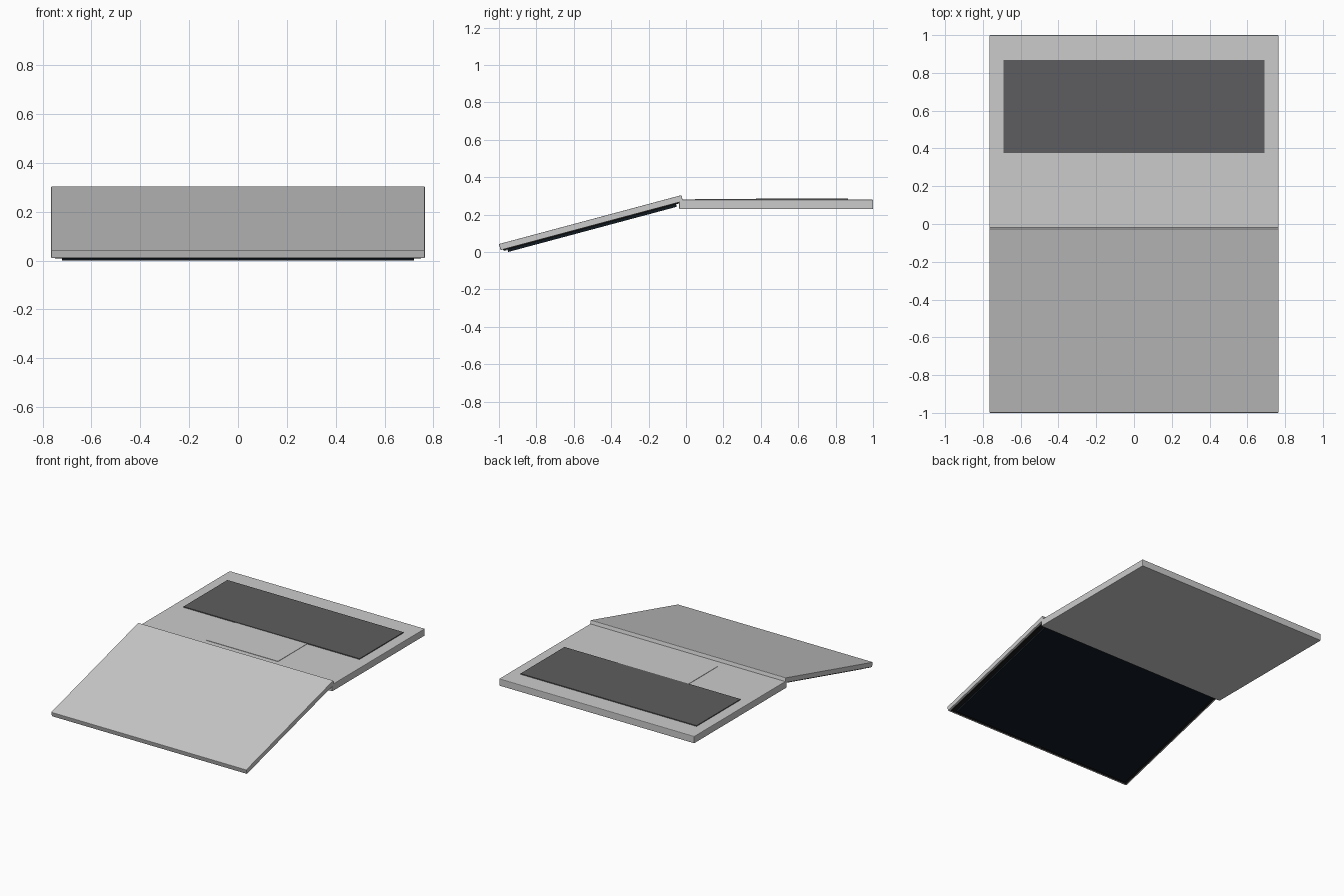
import bpy, bmesh
from math import radians
from mathutils import Matrix, Vector

if "Cube" in bpy.data.objects:
    bpy.data.objects.remove(bpy.data.objects["Cube"])


def material(name, color):
    m = bpy.data.materials.new(name)
    m.diffuse_color = (*color, 1)
    m.use_nodes = True
    m.node_tree.nodes["Principled BSDF"].inputs["Base Color"].default_value = m.diffuse_color
    return m


silver = material("silver", (0.55, 0.55, 0.56))
dark_grey = material("dark_grey", (0.11, 0.11, 0.115))
black = material("black", (0.01, 0.01, 0.01))
glass = material("glass", (0.005, 0.009, 0.014))


def slab(name, half_x, y, z, mat, bevel=0.0, frame=Matrix()):
    """Box symmetric in x, spanning y and z ranges in the given frame."""
    bm = bmesh.new()
    bmesh.ops.create_cube(bm, size=1)
    bm.transform(Matrix.Translation((0, sum(y) / 2, sum(z) / 2))
                 @ Matrix.Diagonal((2 * half_x, y[1] - y[0], z[1] - z[0], 1)))
    if bevel:
        bmesh.ops.bevel(bm, geom=bm.edges[:], offset=bevel, segments=2,
                        profile=0.5, affect='EDGES')
    mesh = bpy.data.meshes.new(name)
    bm.to_mesh(mesh)
    bm.free()
    mesh.materials.append(mat)
    obj = bpy.data.objects.new(name, mesh)
    obj.matrix_world = frame
    bpy.context.collection.objects.link(obj)
    return obj


# Base with keyboard and trackpad
slab("base", 0.765, (-0.037, 1.0), (0.23, 0.28), silver, 0.004)
slab("keyboard", 0.69, (0.375, 0.867), (0.276, 0.286), dark_grey)
slab("trackpad", 0.28, (0.048, 0.375), (0.276, 0.2825), silver)

# Lid, folded far back; its frame starts at the lower front edge
lid_frame = Matrix.Translation((0, -0.9915, 0.010)) @ Matrix.Rotation(radians(15), 4, 'X')
slab("lid", 0.765, (0, 1.01), (0, 0.034), silver, 0.003, lid_frame)
slab("bezel", 0.75, (0.014, 0.996), (-0.006, 0.004), black, 0, lid_frame)
slab("screen", 0.72, (0.037, 0.970), (-0.0197, -0.004), glass, 0, lid_frame)

# Webcam dot on the outer edge of the bezel
bm = bmesh.new()
bmesh.ops.create_cone(bm, cap_ends=True, segments=16, radius1=0.006, radius2=0.006, depth=0.006)
bm.transform(Matrix.Translation((0, 0.025, -0.006)))
mesh = bpy.data.meshes.new("webcam")
bm.to_mesh(mesh)
bm.free()
mesh.materials.append(dark_grey)
webcam = bpy.data.objects.new("webcam", mesh)
webcam.matrix_world = lid_frame
bpy.context.collection.objects.link(webcam)
